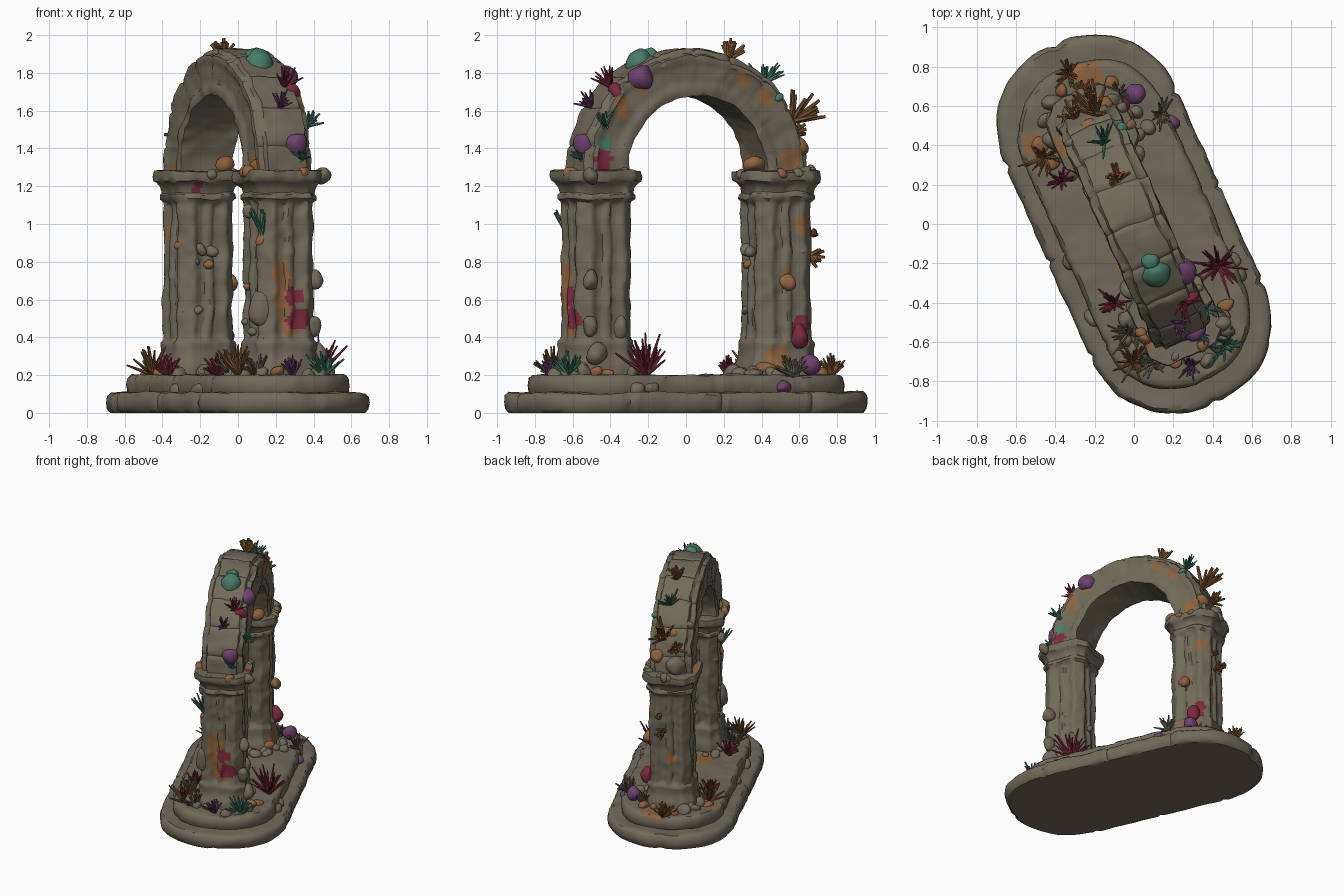
import bpy, bmesh, math, random
from mathutils import Vector, Matrix, noise

if "Cube" in bpy.data.objects:
    bpy.data.objects.remove(bpy.data.objects["Cube"])

random.seed(7)
ROT = Matrix.Rotation(math.radians(24), 4, 'Z')      # the arch stands turned on its base
COLS = {'stone': (.165, .145, .10), 'orange': (.27, .125, .05), 'brown': (.225, .10, .032),
        'crimson': (.21, .025, .05), 'purple': (.155, .055, .155), 'teal': (.065, .20, .145)}
NAMES = list(COLS)
MATS = []
for n, c in COLS.items():
    m = bpy.data.materials.new(n)
    m.diffuse_color = (*c, 1)
    m.use_nodes = True
    m.node_tree.nodes["Principled BSDF"].inputs["Base Color"].default_value = m.diffuse_color
    MATS.append(m)

SPRING, RO = 1.28, .645


def on_arch(v, deg, r=RO):
    """World point and outward direction on the arch ring."""
    t = math.radians(deg)
    d = Vector((0, math.sin(t), math.cos(t)))
    return ROT @ (Vector((v, 0, SPRING)) + d * r), ROT.to_3x3() @ d


# painted growth: centre, radius, colour
SPOTS = [((.23, -.63, .72), .07, 'orange'), ((.26, -.63, .60), .08, 'orange'),
         ((.29, -.62, .47), .07, 'orange'), ((.30, -.61, .62), .05, 'crimson'),
         ((.32, -.60, .50), .065, 'crimson'), ((-.05, .55, .72), .05, 'orange'),
         ((-.10, .62, .45), .065, 'crimson'), ((-.04, .48, .30), .07, 'orange'),
         ((-.22, .30, 1.2), .035, 'crimson'), ((-.35, .4, 1.27), .05, 'orange'),
         ((-.02, -.2, .20), .07, 'orange'), ((-.24, .76, .2), .07, 'orange'),
         ((-.50, .40, .2), .06, 'orange'), ((-.3, .62, .6), .05, 'orange'),
         ((-.37, .5, .95), .05, 'orange'), ((-.12, .62, 1.0), .05, 'orange')]
for v, d, s, c in [(.16, -84, .055, 'crimson'), (.16, -74, .045, 'teal'), (.15, -52, .05, 'orange'),
                   (.15, -35, .045, 'orange'), (.15, 45, .05, 'orange'), (.15, 84, .06, 'orange'),
                   (.15, 28, .04, 'orange'), (-.15, -86, .06, 'orange')]:
    SPOTS.append((on_arch(v, d, .55)[0], s, c))


def finish(bm, name, rough=0.0, angle=40, paint=False):
    bmesh.ops.recalc_face_normals(bm, faces=bm.faces)
    for v in bm.verts if rough else []:
        d = noise.noise_vector(v.co * 7) * rough + noise.noise_vector(v.co * 18) * rough * .45
        if v.co.z < .025:
            d.z = 0
        v.co += d
    if paint:
        for f in bm.faces:
            c = f.calc_center_median()
            for p, r, col in SPOTS:
                if (c - Vector(p)).length < r * (1 + .5 * noise.noise(c * 22)):
                    f.material_index = NAMES.index(col)
    me = bpy.data.meshes.new(name)
    bm.to_mesh(me)
    bm.free()
    for m in MATS:
        me.materials.append(m)
    me.shade_smooth()
    me.set_sharp_from_angle(angle=math.radians(angle))
    ob = bpy.data.objects.new(name, me)
    bpy.context.collection.objects.link(ob)
    return ob


def loft(rings):
    bm = bmesh.new()
    vs = [[bm.verts.new(ROT @ Vector(p)) for p in r] for r in rings]
    n = len(vs[0])
    for a, b in zip(vs, vs[1:]):
        for i in range(n):
            bm.faces.new((a[i], a[(i + 1) % n], b[(i + 1) % n], b[i]))
    bm.faces.new(vs[0])
    bm.faces.new(vs[-1])
    return bm


def densify(pts, step=.03):
    """Add evenly spaced points along the long spans of an open profile."""
    out = []
    for a, b in zip(pts, pts[1:]):
        k = max(1, round(math.dist(a, b) / step))
        out += [tuple(Vector(a).lerp(Vector(b), i / k)) for i in range(k)]
    return out + [pts[-1]]


# ---- stepped base: rounded-end slabs with joints between blocks
def slab(name, c, prof, depth, n=176):
    rings = []
    for R, z in densify(prof):
        ring = []
        for i in range(n):
            q, s = divmod(i, n // 4)
            s /= n // 4
            rr = R - (depth if i % 22 == 0 and R > .3 else 0)
            if q in (0, 2):
                x, y = rr, -c + 2 * c * s
            else:                                        # slightly squared round end
                a = math.cos(math.pi * s)
                x = rr * math.copysign(abs(a) ** .9, a)
                y = c + rr * math.sin(math.pi * s) ** .93
            if q > 1:
                x, y = -x, -y
            ring.append((x, y, z))
        rings.append(ring)
    finish(loft(rings), name, .011, 45, True)


slab('lower_step', .523, [(.02, 0), (.455, 0), (.473, .02), (.478, .055), (.473, .09), (.455, .108), (.36, .108)], .016)
slab('upper_step', .485, [(.37, .09), (.385, .11), (.388, .15), (.382, .185), (.365, .2), (.02, .196)], .008)


# ---- columns: chamfered square shafts with shallow flutes, plinth and capital
def column(name, cy, n=96):
    prof = [(.19, .19), (.19, .22), (.185, .26), (.174, .28), (.17, .34), (.174, .36), (.172, .375), (.16, .39)]
    prof += [(.159 - .004 * i / 40, .41 + .69 * i / 40) for i in range(41)]
    prof += [(.156, 1.12), (.172, 1.135), (.172, 1.155), (.162, 1.165), (.167, 1.19), (.187, 1.215),
             (.202, 1.225), (.207, 1.25), (.202, 1.28), (.15, 1.285)]
    rings = []
    for a, z in prof:
        ring = []
        for i in range(n):
            t = 2 * math.pi * i / n
            c, s = abs(math.cos(t)), abs(math.sin(t))
            r = min(a / max(c, s), 1.64 * a / (c + s))
            side = min(c, s) / max(c, s)
            if .4 < z < 1.11 and .08 < side < .52:       # rounded flute
                r -= .016 * min(1, 1.4 * math.sin(math.pi * (side - .08) / .44))
            ring.append((r * math.cos(t), cy + r * math.sin(t), z))
        rings.append(ring)
    finish(loft(rings), name, .013, 45, True)


column('front_column', -.522)
column('back_column', .522)

# ---- arch ring: moulded section swept over a half circle
half = densify([(0, .405), (.155, .40), (.162, .42), (.161, .45), (.151, .463), (.151, .575), (.160, .59),
                (.156, .614), (.124, .622), (.112, .645), (0, .65)])
section = half + [(-v, r) for v, r in half[-2:0:-1]]
rings = []
for i in range(121):
    t = math.radians(-90 + 1.5 * i)
    k = .985 if i % 13 == 8 else 1                       # joints between the arch stones
    rings.append([(v * k, r * math.sin(t) * (k if r > .5 else 1), SPRING + r * math.cos(t) * (k if r > .5 else 1))
                  for v, r in section])
finish(loft(rings), 'arch', .014, 45, True)

# ---- branching tufts: bundles of tapering fingers, one object per colour
tufts = {}


def tuft(col, p, axis, size, n=24, spread=.8, thick=.013, tip=.35):
    bm = tufts.setdefault(col, bmesh.new())
    axis = Vector(axis).normalized()
    for _ in range(n):
        d = (axis + Vector([random.uniform(-spread, spread) for _ in 'xyz'])).normalized()
        h = size * random.uniform(.65, 1.05)
        q = d.to_track_quat('Z', 'Y').to_matrix().to_4x4()
        m = Matrix.Translation(Vector(p) + d * (h / 2 - .015)) @ q
        g = bmesh.ops.create_cone(bm, cap_ends=True, segments=6, radius1=thick, radius2=thick * tip, depth=h, matrix=m)
        for v in g['verts']:
            for f in v.link_faces:
                f.material_index = NAMES.index(col)


for col, x, y, size in [('brown', -.33, .77, .13), ('brown', -.45, .34, .17), ('crimson', -.37, .22, .12),
                        ('crimson', -.10, -.4, .13), ('brown', 0, -.70, .19), ('purple', .29, -.72, .12),
                        ('teal', .46, -.62, .16), ('crimson', .43, -.21, .24), ('stone', .14, .56, .13),
                        ('stone', .10, -.70, .13), ('stone', -.03, -.56, .15), ('stone', -.08, .66, .12)]:
    tuft(col, (x, y, .2), (0, 0, 1), size, 28)
for col, v, deg, size in [('brown', .02, 22, .12), ('teal', .03, 43, .14), ('brown', .05, 66, .21),
                          ('brown', -.05, 73, .12), ('crimson', .06, -46, .13), ('purple', 0, -58, .11),
                          ('teal', .08, -84, .08)]:
    p, d = on_arch(v, deg)
    b = col == 'brown'
    tuft(col, p, d + Vector((0, 0, .6)), size, 18, .65, .016 if b else .012, .5 if b else .3)
tuft('teal', on_arch(.16, -66, .59)[0], (.8, 0, .7), .11, 16, .7)
tuft('brown', (-.25, .65, .83), (-.3, 1, .1), .1, 24, .8, .015, .5)
tuft('brown', (-.22, .66, .95), (-.3, 1, .3), .06, 10, .8, .015, .5)
tuft('teal', (.13, -.63, .95), (-.2, -.4, 1), .17, 9, .4)
for col, bm in tufts.items():
    finish(bm, col + '_coral_tufts', 0, 50)

# ---- rounded growths and rubble
lumps = bmesh.new()


def lump(col, p, r, tall=1):
    g = bmesh.ops.create_icosphere(lumps, subdivisions=3, radius=r,
                                   matrix=Matrix.Translation(p) @ Matrix.Diagonal((1, 1, tall, 1)))
    for v in g['verts']:
        for f in v.link_faces:
            f.material_index = NAMES.index(col)


# growths on the arch
for col, v, deg, rad, r in [('teal', 0, -26, .63, .075), ('teal', 0, -19, .635, .05), ('purple', .135, -33, .585, .065),
                            ('purple', .07, -77, .625, .06), ('crimson', .11, -47, .61, .05),
                            ('orange', .1, 78, .625, .05), ('orange', 0, 62, .625, .04),
                            ('stone', -.05, 84, .64, .07), ('stone', -.12, 55, .61, .035),
                            ('teal', .145, 50, .61, .028)]:
    lump(col, on_arch(v, deg, rad)[0], r)
# growths on columns and base
for col, p, r, tall in [('stone', (.13, -.60, .55), .066, 1.7), ('purple', (.01, .66, .25), .055, 1),
                        ('crimson', (-.07, .60, .41), .045, 1.5), ('purple', (.19, .52, .14), .035, 1),
                        ('orange', (-.07, .36, 1.31), .055, .8), ('orange', (.11, -.56, 1.30), .05, .8),
                        ('orange', (.13, -.61, .92), .035, 1), ('orange', (-.03, .54, .69), .04, 1),
                        ('stone', (.40, -.50, .70), .045, 1.3), ('stone', (.31, -.35, .45), .04, 1.6),
                        ('orange', (-.03, .42, .23), .06, .7), ('stone', (.45, -.5, 1.25), .045, .9),
                        ('stone', (.40, -.51, .46), .045, 1.2), ('stone', (.42, -.47, .31), .055, 1),
                        ('orange', (-.48, .4, .2), .045, .7), ('orange', (.44, -.46, .21), .045, .8),
                        ('crimson', (.42, -.54, .22), .035, 1)]:
    lump(col, p, r, tall)
for cy in (-.52, .52):                                   # rubble round each column foot
    for i in range(26):
        t, d = random.uniform(0, 6.28), random.uniform(.19, .28)
        p = ROT @ Vector((d * math.cos(t), cy + d * math.sin(t), .205))
        lump('orange' if i % 6 == 0 else 'stone', p, random.uniform(.022, .05), random.uniform(.7, 1.3))
    for i in range(16):                                  # barnacles on shaft and capital
        t = random.uniform(0, 6.28)
        z = random.choice((random.uniform(.4, 1.1), 1.27))
        d = .16 if z < 1.2 else .195
        p = ROT @ Vector((d * math.cos(t), cy + d * math.sin(t), z))
        lump('orange' if i % 4 == 0 else 'stone', p, random.uniform(.018, .035))
for i in range(10):                                      # loose stones along the steps
    s = random.choice((-1, 1))
    lump('stone', ROT @ Vector((s * random.uniform(.34, .40), random.uniform(-.5, .5), .12)), random.uniform(.025, .045))
finish(lumps, 'growths_and_rubble', .02, 60)
